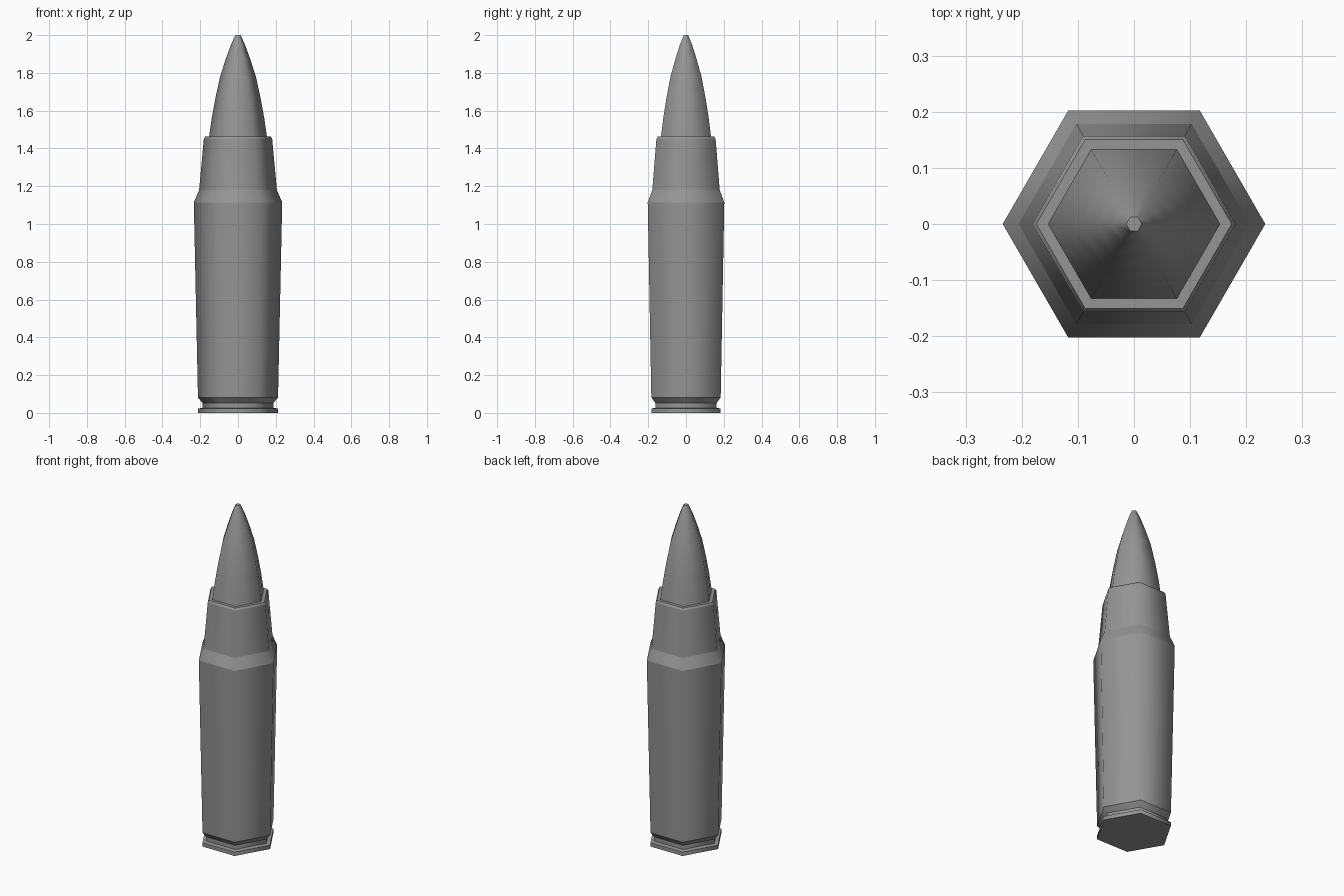
import bpy, bmesh, math

cube = bpy.data.objects.get("Cube")
if cube:
    bpy.data.objects.remove(cube, do_unlink=True)

SIDES = 6

# Single metal colour
metal = bpy.data.materials.new("grey metal")
metal.use_nodes = True
grey = (0.30, 0.30, 0.30, 1.0)
metal.diffuse_color = grey
metal.node_tree.nodes["Principled BSDF"].inputs["Base Color"].default_value = grey


def lathe(name, profile, soft_rings=(), cap_bottom=False, cap_top=False):
    """Six-sided turned part from (radius, height) points; faces blend around
    the axis, and rings stay crisp unless listed in soft_rings."""
    bm = bmesh.new()
    rings = []
    for r, z in profile:
        rings.append([bm.verts.new((r * math.cos(math.tau * i / SIDES),
                                    r * math.sin(math.tau * i / SIDES), z))
                      for i in range(SIDES)])
    for low, high in zip(rings, rings[1:]):
        for i in range(SIDES):
            j = (i + 1) % SIDES
            bm.faces.new((low[i], low[j], high[j], high[i])).smooth = True
    if cap_bottom:
        bm.faces.new(rings[0][::-1])
    if cap_top:
        bm.faces.new(rings[-1])
    for k, ring in enumerate(rings):
        for i in range(SIDES):
            edge = bm.edges.get((ring[i], ring[(i + 1) % SIDES]))
            edge.smooth = k in soft_rings
    mesh = bpy.data.meshes.new(name)
    bm.to_mesh(mesh)
    bm.free()
    mesh.materials.append(metal)
    obj = bpy.data.objects.new(name, mesh)
    bpy.context.collection.objects.link(obj)
    return obj


# Casing: rim, extractor groove, tapered body, shoulder, neck and mouth
lathe("casing", [
    (0.212, 0.0), (0.212, 0.023), (0.187, 0.027), (0.187, 0.052),
    (0.212, 0.082), (0.234, 1.115), (0.206, 1.18), (0.181, 1.45),
    (0.174, 1.462), (0.150, 1.462),
], cap_bottom=True)

# Pointed tip with a curved taper and a small flat end
tip = [(0.154, 1.455), (0.139, 1.56), (0.121, 1.66), (0.095, 1.78),
       (0.066, 1.87), (0.037, 1.95), (0.014, 2.0)]
lathe("tip", tip, soft_rings=range(1, len(tip) - 1), cap_top=True)
